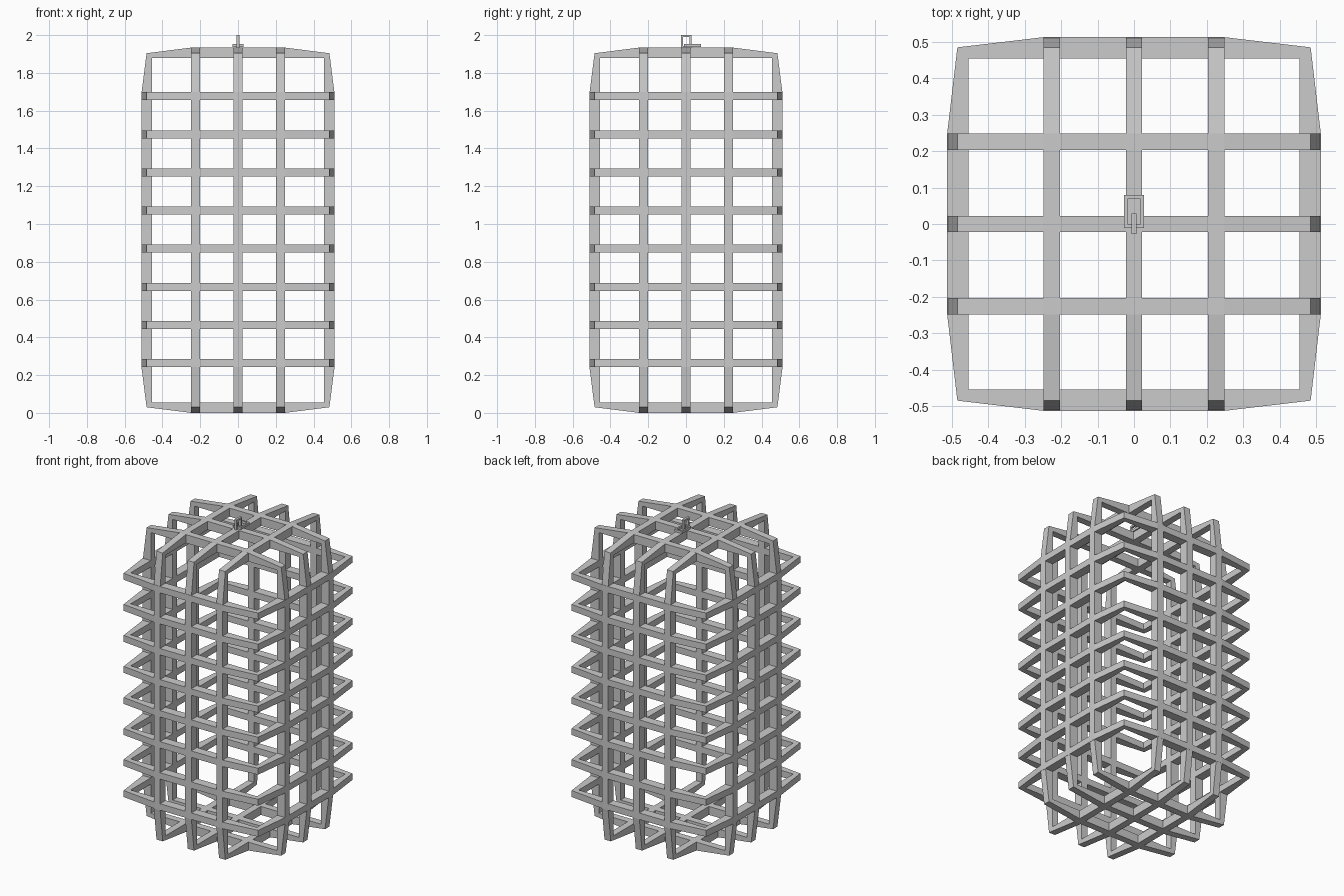
import bpy, bmesh

if "Cube" in bpy.data.objects:
    bpy.data.objects.remove(bpy.data.objects["Cube"])

BAR = 0.045                      # bar width
OFFSETS = (-0.225, 0.0, 0.225)   # positions of the upright hoops


def frame(name, outer, inner, width, place):
    """Closed flat frame: outer and inner loops pair up, extruded by width along its normal."""
    bm = bmesh.new()
    n = len(outer)
    loops = [[bm.verts.new(place(u, v, w)) for u, v in pts]
             for pts, w in ((outer, -width / 2), (inner, -width / 2),
                            (inner, width / 2), (outer, width / 2))]
    for k in range(4):
        a, b = loops[k], loops[(k + 1) % 4]
        for i in range(n):
            j = (i + 1) % n
            bm.faces.new((a[i], a[j], b[j], b[i]))
    bmesh.ops.recalc_face_normals(bm, faces=bm.faces)
    mesh = bpy.data.meshes.new(name)
    bm.to_mesh(mesh)
    bm.free()
    obj = bpy.data.objects.new(name, mesh)
    bpy.context.collection.objects.link(obj)
    return obj


def mirrored(quarter, cv):
    """Complete a quarter outline (first quadrant, side to top) around centre (0, cv)."""
    q = quarter
    pts = q + [(-u, v) for u, v in reversed(q)]
    pts += [(-u, -v) for u, v in q] + [(u, -v) for u, v in reversed(q)]
    return [(u, v + cv) for u, v in pts]


# Upright hoops: bulged outside, rectangular opening inside
H = 0.967
up_out = mirrored([(0.512, H - 0.25), (0.484, H - 0.03), (0.247, H)], H)
up_in = mirrored([(0.454, H - 0.25), (0.454, H - 0.055), (0.247, H - 0.055)], H)
for i, o in enumerate(OFFSETS):
    frame(f"hoop_across_{i}", up_out, up_in, BAR, lambda u, v, w: (u, o + w, v))
    frame(f"hoop_along_{i}", up_out, up_in, BAR, lambda u, v, w: (o + w, u, v))

# Horizontal hoops
flat_out = mirrored([(0.512, 0.247), (0.484, 0.484), (0.247, 0.512)], 0)
flat_in = mirrored([(0.454, 0.247), (0.454, 0.454), (0.247, 0.454)], 0)
for i in range(8):
    z = 0.264 + i * 0.2018
    frame(f"level_hoop_{i}", flat_out, flat_in, 0.042, lambda u, v, w: (u, v, z + w))


def rect(u0, u1, v0, v1):
    return [(u0, v0), (u1, v0), (u1, v1), (u0, v1)]


# Two small chain links on top: one lying flat, one standing through it
frame("flat_link", rect(-0.028, 0.028, -0.011, 0.079), rect(-0.018, 0.018, 0.0, 0.069),
      0.016, lambda u, v, w: (u, v, 1.944 + w))
frame("standing_link", rect(-0.027, 0.029, 1.932, 2.0), rect(-0.016, 0.018, 1.943, 1.989),
      0.015, lambda u, v, w: (w, u, v))
